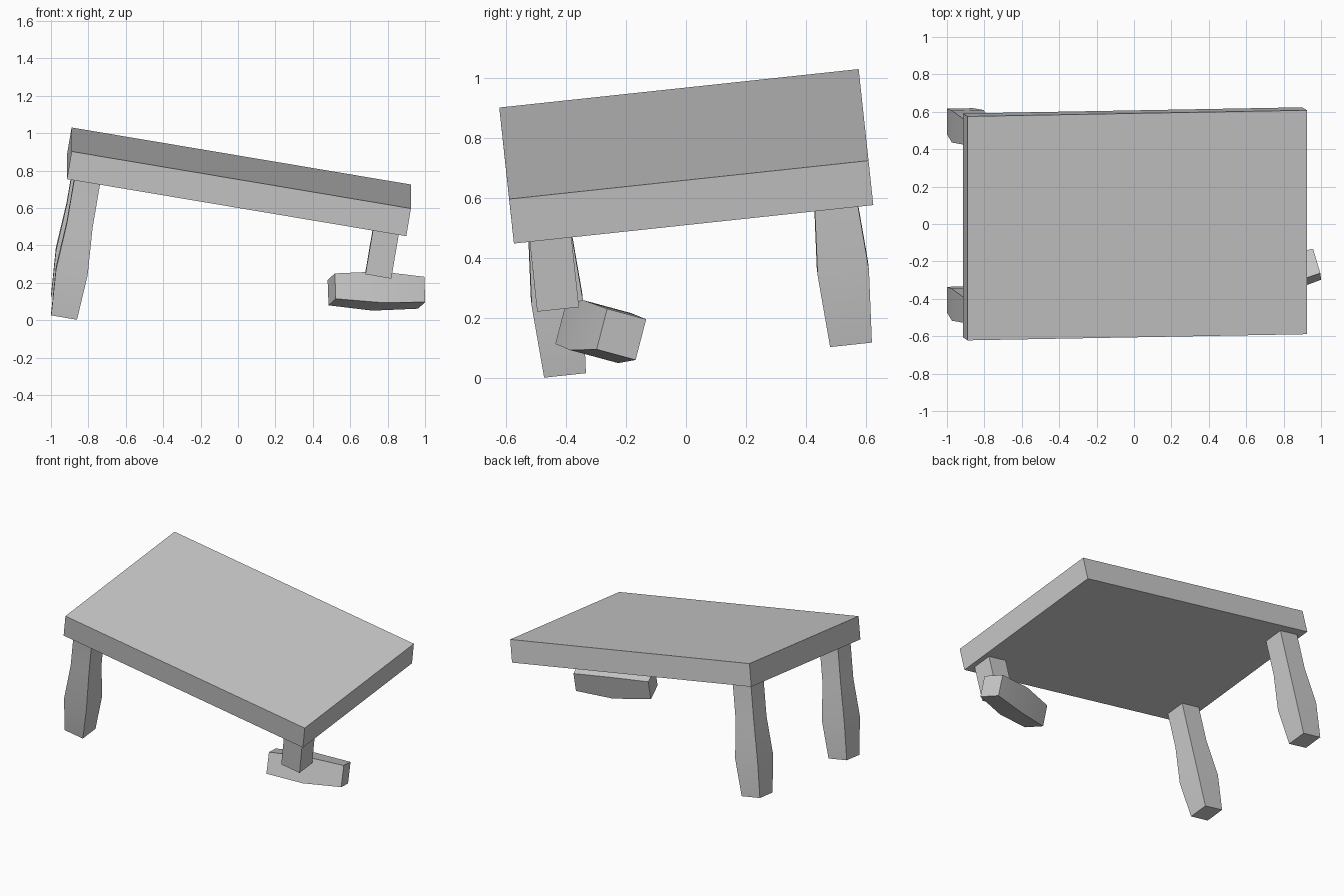
import bpy, bmesh, math
from mathutils import Matrix, Vector

if "Cube" in bpy.data.objects:
    bpy.data.objects.remove(bpy.data.objects["Cube"])


def frame(origin, x_dir, y_dir):
    """Orthonormal placement matrix from an origin and two directions."""
    x = Vector(x_dir).normalized()
    z = x.cross(Vector(y_dir)).normalized()
    y = z.cross(x)
    m = Matrix((x, y, z)).transposed().to_4x4()
    m.translation = origin
    return m


def square_loft(name, sections, matrix, size=(1, 1)):
    """Closed rectangular column through (height, half width) sections."""
    bm = bmesh.new()
    rings = [[bm.verts.new((sx * h * size[0], sy * h * size[1], z))
              for sx, sy in ((-1, -1), (1, -1), (1, 1), (-1, 1))]
             for z, h in sections]
    for a, b in zip(rings, rings[1:]):
        for i in range(4):
            j = (i + 1) % 4
            bm.faces.new((a[i], a[j], b[j], b[i]))
    bm.faces.new(rings[0])
    bm.faces.new(rings[-1])
    bmesh.ops.recalc_face_normals(bm, faces=bm.faces)
    mesh = bpy.data.meshes.new(name)
    bm.to_mesh(mesh)
    bm.free()
    obj = bpy.data.objects.new(name, mesh)
    bpy.context.collection.objects.link(obj)
    obj.matrix_world = matrix
    bpy.ops.object.select_all(action='DESELECT')
    obj.select_set(True)
    bpy.context.view_layer.objects.active = obj
    bpy.ops.object.shade_smooth_by_angle(angle=math.radians(30))
    return obj


# Tilted table frame: origin at the centre of the top surface
table = frame((0.0175, -0.007, 0.814), (1.815, 0.033, -0.305), (0, 1.197, 0.128))
THICK, BREAK, KNEE, FOOT = -0.151, -0.395, -0.646, -0.893
HALF, BULGE = 0.07, 0.086

# Table top slab
square_loft("table_top", [(THICK, 1), (0, 1)], table, (0.92, 0.602))

# Two whole legs at the left end
leg = [(FOOT, HALF), (KNEE, BULGE), (BREAK, HALF), (THICK, HALF)]
for name, y in (("front_leg", -0.479), ("back_leg", 0.479)):
    square_loft(name, leg, table @ Matrix.Translation((-0.81, y, 0)))

# Stub of the snapped leg
square_loft("broken_leg_stub", [(BREAK, HALF), (THICK, HALF)],
            table @ Matrix.Translation((0.81, -0.479, 0)))

# Snapped-off lower leg lying askew; its local z runs along the piece
along = Vector((0.476, 0.137, -0.018))
up = Vector((-0.005, 0.035, 0.135))
piece = frame(Vector((0.74, -0.284, 0.156)), up, along.cross(up))
square_loft("broken_leg_piece",
            [(-0.249, HALF), (0, BULGE), (0.249, HALF)], piece)
